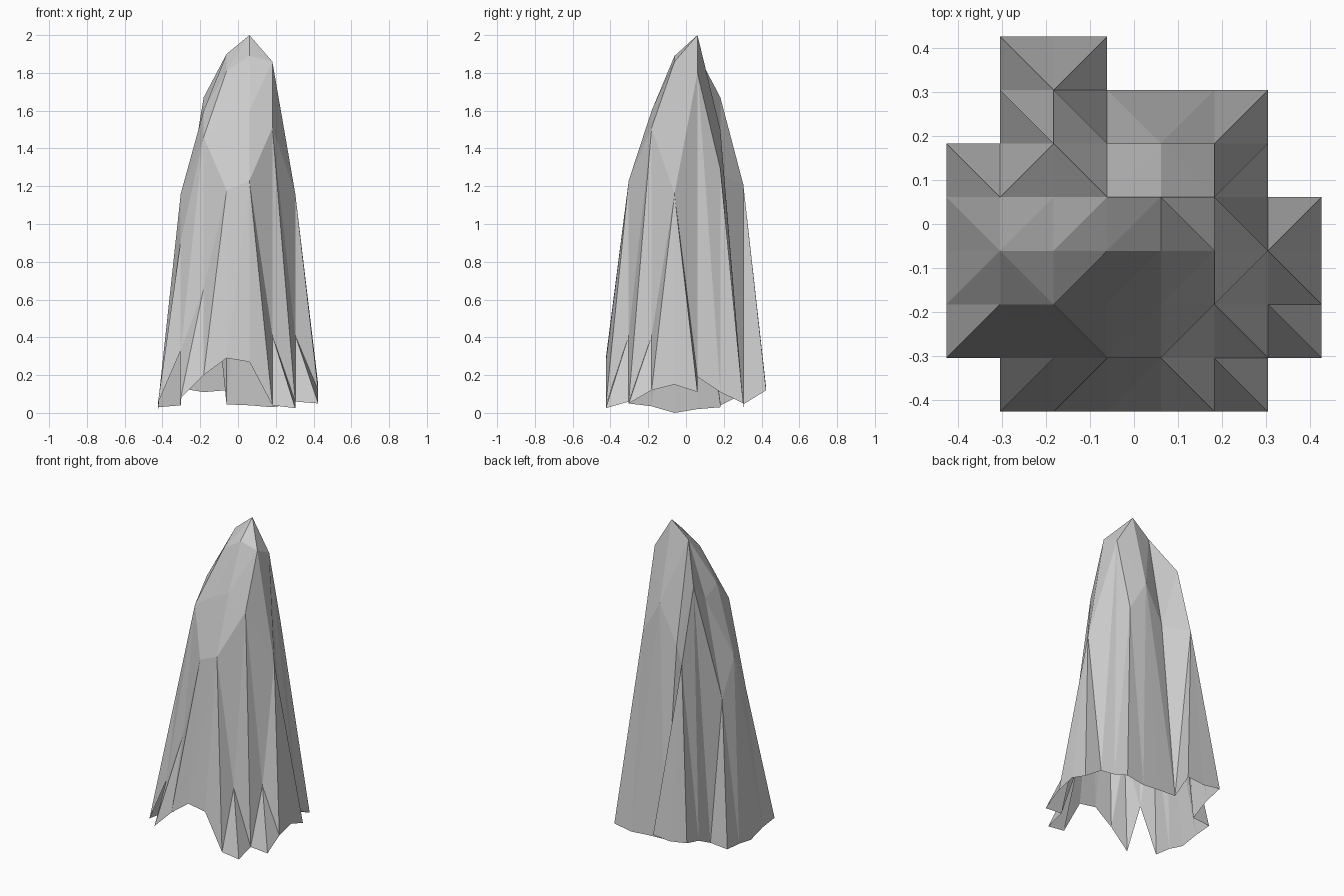
import bpy, bmesh

if "Cube" in bpy.data.objects:
    bpy.data.objects.remove(bpy.data.objects["Cube"])

# Rock spire: an open height-field on an 8 x 8 grid; N marks points outside the outline.
N = None
STEP = 0.849 / 7
HEIGHTS = [  # rows run front to back, columns left to right
    [N, .08, .20, .29, .27, .04, .025, N],
    [.05, .33, .66, 1.18, 1.23, .41, .06, .05],
    [.035, .91, 1.46, 1.54, 1.60, 1.51, .41, .12],
    [0, 1.16, 1.60, 1.81, 1.89, 1.86, 1.16, .15],
    [.02, .93, 1.55, 1.90, 2.00, 1.80, .19, .11],
    [.03, .04, 1.67, 1.26, 1.50, 1.29, .11, N],
    [N, .10, 1.21, .045, .04, .03, .05, N],
    [N, .13, .11, .12, N, N, N, N],
]

bm = bmesh.new()

# Grid points
grid = {}
for j, row in enumerate(HEIGHTS):
    for i, z in enumerate(row):
        if z is not None:
            grid[i, j] = bm.verts.new(((i - 3.5) * STEP, (j - 3.5) * STEP, z))

# Each cell is split along its higher diagonal so ridges stay convex
for j in range(7):
    for i in range(7):
        keys = [(i, j), (i + 1, j), (i + 1, j + 1), (i, j + 1)]
        if not all(k in grid for k in keys):
            continue
        a, b, c, d = [grid[k] for k in keys]
        if a.co.z + c.co.z >= b.co.z + d.co.z:
            tris = [(a, b, c), (a, c, d)]
        else:
            tris = [(a, b, d), (b, c, d)]
        for t in tris:
            bm.faces.new(t)

mesh = bpy.data.meshes.new("rock_spire")
bm.to_mesh(mesh)
bm.free()
bpy.context.collection.objects.link(bpy.data.objects.new("rock_spire", mesh))
